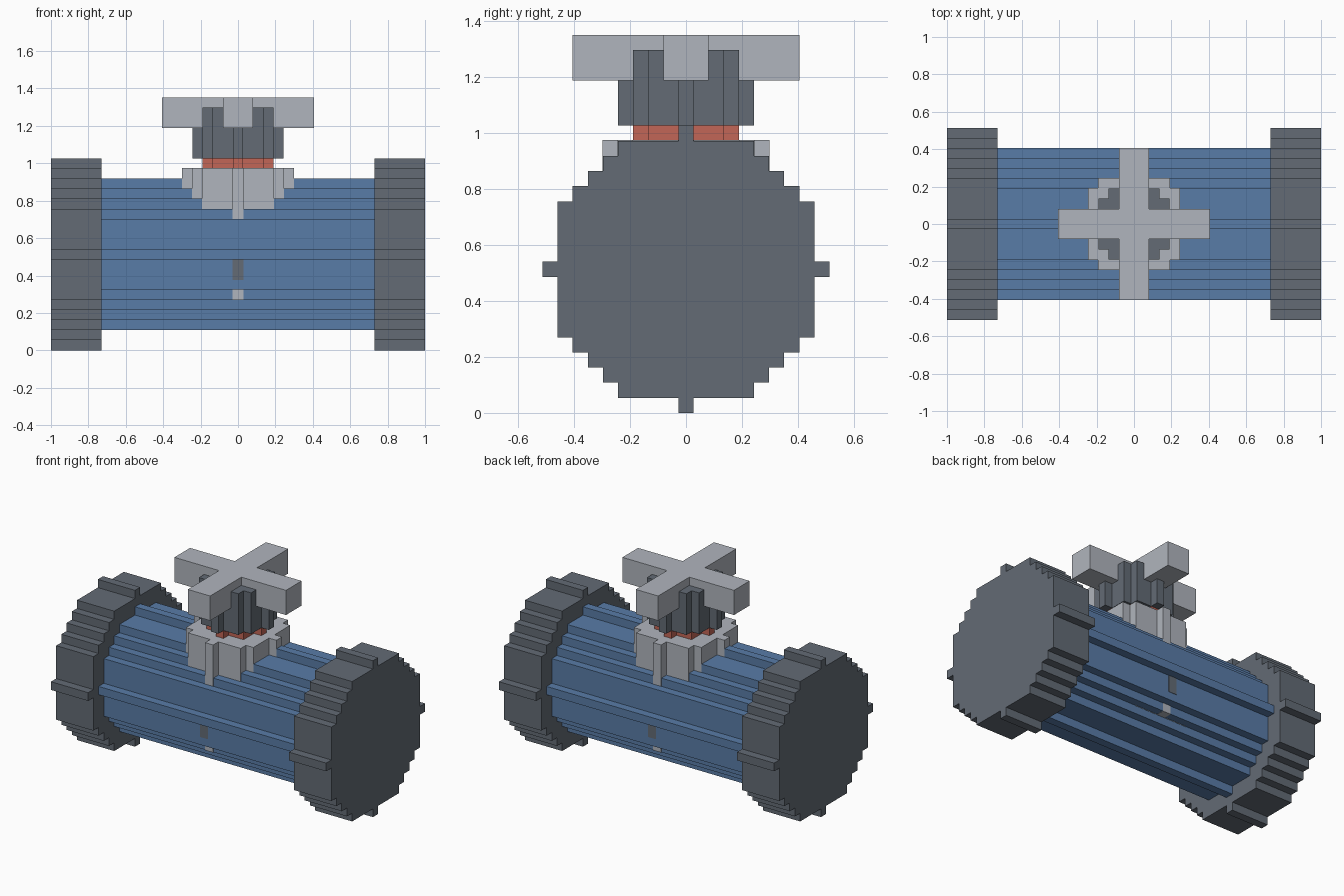
import bpy, bmesh, math
from mathutils import Vector

if "Cube" in bpy.data.objects:
    bpy.data.objects.remove(bpy.data.objects["Cube"], do_unlink=True)

U = 2 / 37          # size of one block
AXIS_Z = 9.5        # height of the pipe axis, in blocks


def material(name, rgb):
    lin = [((c / 255 + 0.055) / 1.055) ** 2.4 for c in rgb] + [1.0]
    m = bpy.data.materials.new(name)
    m.use_nodes = True
    m.diffuse_color = lin
    bsdf = next(n for n in m.node_tree.nodes if n.type == 'BSDF_PRINCIPLED')
    bsdf.inputs["Base Color"].default_value = lin
    return m


dark = material("dark grey", (99, 107, 117))
light = material("light grey", (176, 181, 189))
blue = material("blue", (89, 124, 167))
red = material("red", (194, 102, 87))


def stepped_disc(r):
    """Outline of a block-built disc of radius r, counter-clockwise."""
    half = []
    for row in range(-r, r + 1):
        w = math.isqrt(r * r - row * row) + 0.5
        if half and half[-1][0] == w:
            half[-1] = (w, row + 0.5)       # same width: lengthen the wall
        else:
            half += [(w, row - 0.5), (w, row + 0.5)]
    return half + [(-a, b) for a, b in reversed(half)]


def cross(reach, w):
    """Outline of a plus shape."""
    quarter = [(w, -reach), (w, -w), (reach, -w)]
    pts = []
    for _ in range(4):
        pts += quarter
        quarter = [(-b, a) for a, b in quarter]
    return pts


def extrude(name, outline, start, end, mat, along_x=False, grow=0.0):
    """Extrude an outline (in blocks) up z, or along x about the pipe axis."""
    def place(a, b, h):
        # grow pushes walls outward a hair so flush blocks stay visible
        a += math.copysign(grow, a)
        b += math.copysign(grow, b)
        return Vector((h, a, b + AXIS_Z) if along_x else (a, b, h)) * U

    bm = bmesh.new()
    face = bm.faces.new([bm.verts.new(place(a, b, start - grow)) for a, b in outline])
    top = bmesh.ops.extrude_face_region(bm, geom=[face])["geom"]
    shift = place(0, 0, end + grow) - place(0, 0, start - grow)
    bmesh.ops.translate(bm, vec=shift, verts=[v for v in top if isinstance(v, bmesh.types.BMVert)])
    bmesh.ops.recalc_face_normals(bm, faces=bm.faces)
    mesh = bpy.data.meshes.new(name)
    bm.to_mesh(mesh)
    bm.free()
    mesh.materials.append(mat)
    obj = bpy.data.objects.new(name, mesh)
    bpy.context.collection.objects.link(obj)
    return obj


# Pipe and end flanges
extrude("pipe_body", stepped_disc(7), -13.5, 13.5, blue, along_x=True)
extrude("left_flange", stepped_disc(9), 13.5, 18.5, dark, along_x=True)
extrude("right_flange", stepped_disc(9), -18.5, -13.5, dark, along_x=True)

# Upright collar through the pipe, and the inner disc that just meets its sides
extrude("collar", stepped_disc(5), 5, 18, light, grow=0.04)
extrude("inner_disc", stepped_disc(6), 7, 9, dark, grow=0.04)

# Valve stem and handle
extrude("seal_ring", stepped_disc(3), 18, 19, red)
extrude("valve_stem", stepped_disc(4), 19, 24, dark)
extrude("cross_handle", cross(7.5, 1.5), 22, 25, light)
